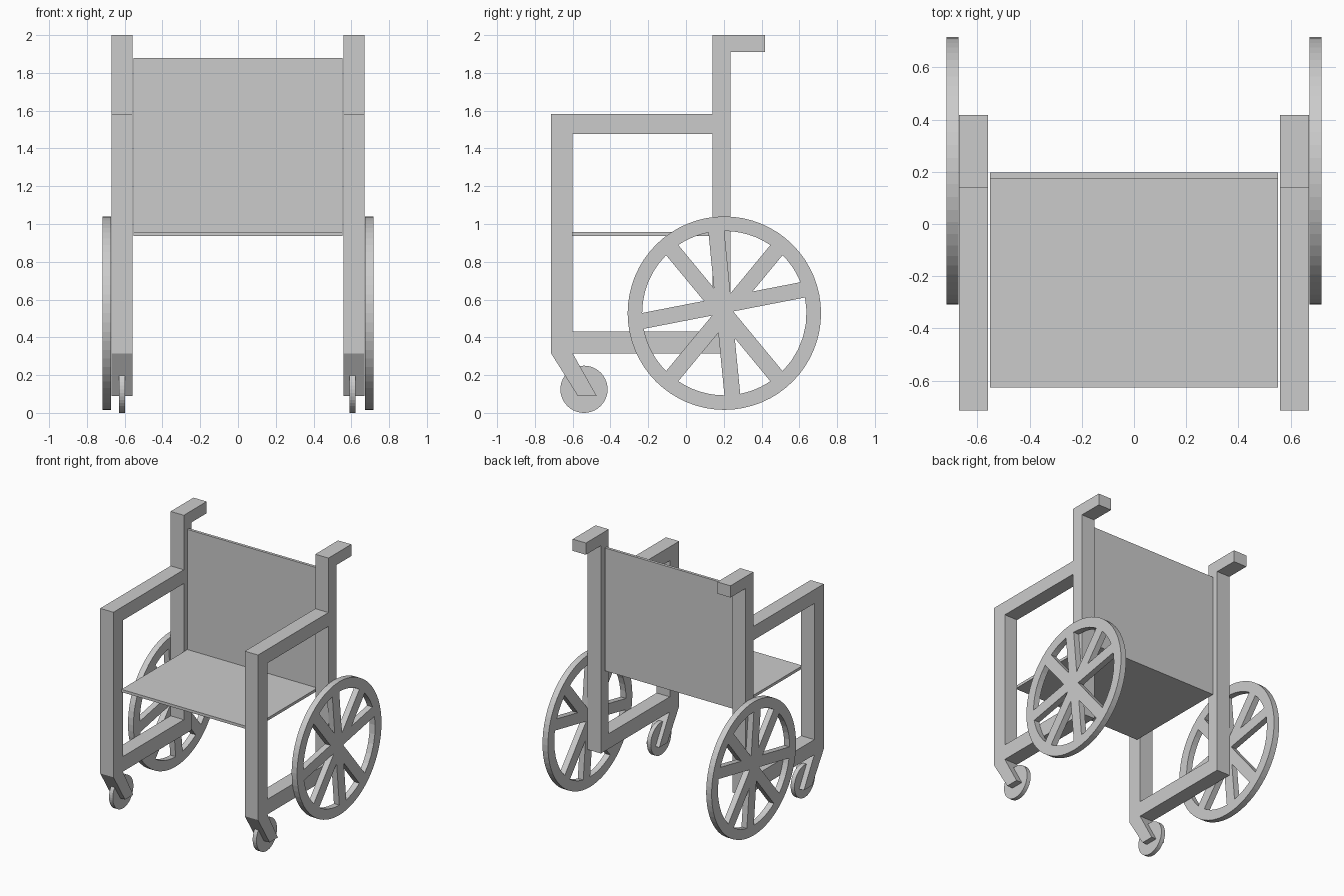
import bpy, bmesh, math
from mathutils import Matrix, Vector

if "Cube" in bpy.data.objects:
    bpy.data.objects.remove(bpy.data.objects["Cube"])

# Side-view profile (y, z) maps to world Y, Z; extrusion runs along world X
SIDE = Matrix(((0, 0, 1, 0), (1, 0, 0, 0), (0, 1, 0, 0), (0, 0, 0, 1)))


def prism(name, loops, x0, x1):
    """Extrude a filled profile (first loop outside, others holes) from x0 to x1."""
    curve = bpy.data.curves.new(name, 'CURVE')
    curve.dimensions = '2D'
    curve.fill_mode = 'BOTH'
    curve.extrude = abs(x1 - x0) / 2
    for loop in loops:
        sp = curve.splines.new('POLY')
        sp.points.add(len(loop) - 1)
        for p, (u, v) in zip(sp.points, loop):
            p.co = (u, v, 0, 1)
        sp.use_cyclic_u = True
    tmp = bpy.data.objects.new(name + "_outline", curve)
    bpy.context.collection.objects.link(tmp)
    deps = bpy.context.evaluated_depsgraph_get()
    mesh = bpy.data.meshes.new_from_object(tmp.evaluated_get(deps))
    bpy.data.objects.remove(tmp)
    bpy.data.curves.remove(curve)

    bm = bmesh.new()
    bm.from_mesh(mesh)
    bm.transform(Matrix.Translation(((x0 + x1) / 2, 0, 0)) @ SIDE)
    bmesh.ops.remove_doubles(bm, verts=bm.verts, dist=1e-5)
    bmesh.ops.recalc_face_normals(bm, faces=bm.faces)
    for f in bm.faces:
        f.smooth = False
    bm.to_mesh(mesh)
    bm.free()
    mesh.name = name
    obj = bpy.data.objects.new(name, mesh)
    bpy.context.collection.objects.link(obj)
    return obj


def rect(y0, y1, z0, z1):
    return [(y0, z0), (y1, z0), (y1, z1), (y0, z1)]


def circle(cy, cz, r, n):
    return [(cy + r * math.cos(2 * math.pi * i / n),
             cz + r * math.sin(2 * math.pi * i / n)) for i in range(n)]


def spoke_windows(cy, cz, r, width, bars):
    """Openings between crossing bars; each bar is (angle in degrees, offset)."""
    rays = [(math.radians(a), o) for a, o in bars]
    rays += [(a + math.pi, -o) for a, o in rays]
    windows = []
    for i, (a, oa) in enumerate(rays):
        b, ob = rays[(i + 1) % len(rays)]
        ca, cb = oa + width / 2, ob - width / 2
        na = Vector((-math.sin(a), math.cos(a)))
        nb = Vector((-math.sin(b), math.cos(b)))
        det = na.x * nb.y - na.y * nb.x
        corner = ((ca * nb.y - cb * na.y) / det, (na.x * cb - nb.x * ca) / det)
        t0 = a + math.asin(ca / r)
        t1 = b + math.asin(cb / r)
        t1 = t0 + (t1 - t0) % (2 * math.pi)
        arc = [(r * math.cos(t0 + (t1 - t0) * k / 6),
                r * math.sin(t0 + (t1 - t0) * k / 6)) for k in range(7)]
        windows.append([(cy + u, cz + v) for u, v in [corner] + arc])
    return windows


# Side frame: posts, armrest, lower rail, push handle and caster fork
frame = [(-.714, .315), (-.573, .09), (-.473, .09), (-.60, .315), (.235, .315),
         (.235, 1.91), (.417, 1.91), (.417, 2.0), (.14, 2.0), (.14, 1.582),
         (-.714, 1.582)]
opening = rect(-.60, .14, .431, 1.476)

# Large wheel: rim with four crossing bars
WY, WZ = .203, .528
wheel = [circle(WY, WZ, .512, 64)]
wheel += spoke_windows(WY, WZ, .435, .084,
                       [(11, .042), (50.4, 0), (95.6, 0), (129.6, 0)])

for side, s in (("left", -1), ("right", 1)):
    prism(side + "_frame", [frame, opening], s * .558, s * .67)
    prism(side + "_wheel", wheel, s * .672, s * .718)
    prism(side + "_caster", [circle(-.54, .125, .125, 40)],
          s * .61 - .016 - .004, s * .61 + .016 - .004)

# Seat and backrest panels
prism("seat", [rect(-.625, .175, .937, .958)], -.552, .552)
prism("backrest", [rect(.175, .197, .937, 1.88)], -.552, .552)
